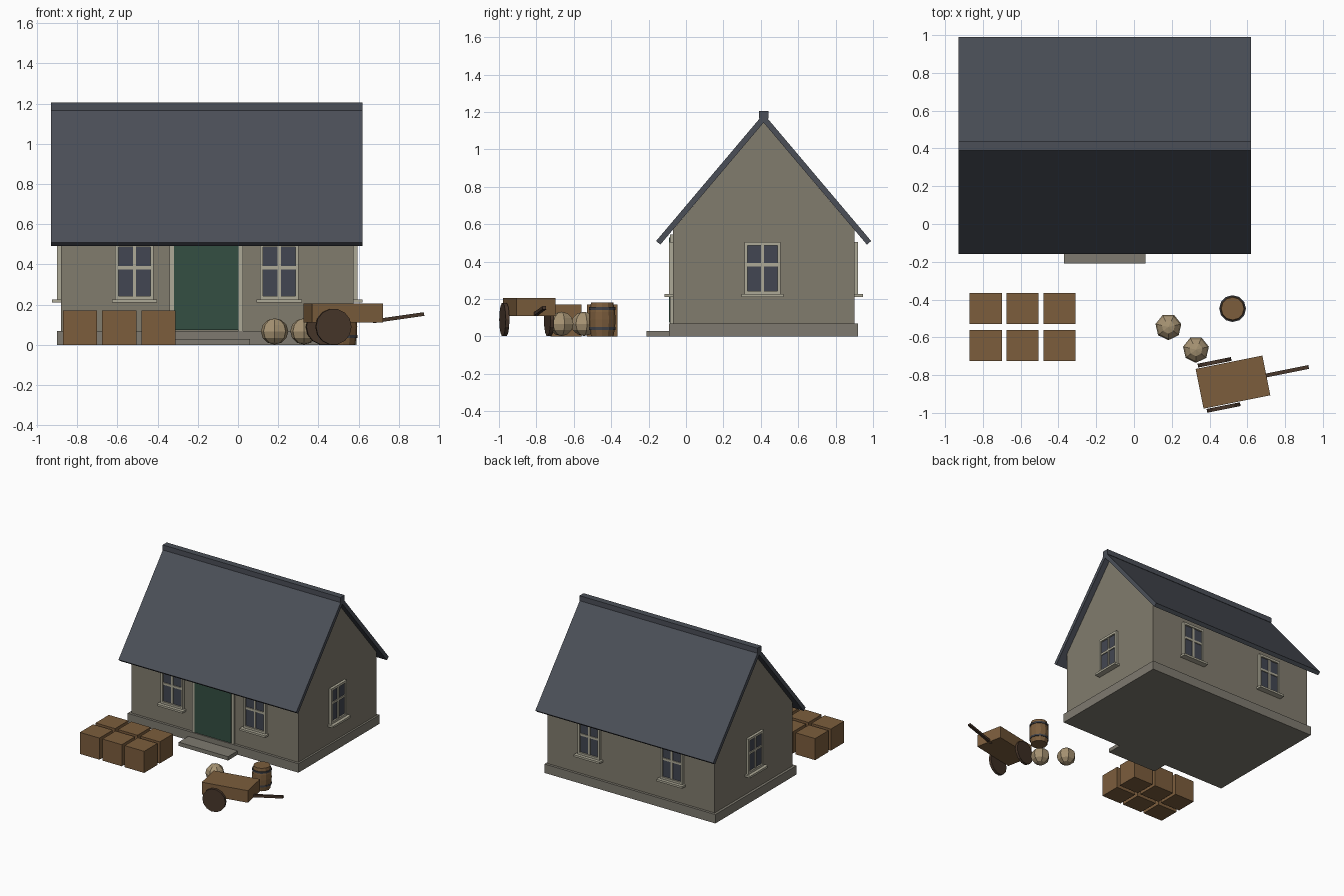
import bpy, bmesh
from math import radians, pi
from mathutils import Matrix, Vector

if "Cube" in bpy.data.objects:
    bpy.data.objects.remove(bpy.data.objects["Cube"], do_unlink=True)


def material(name, r, g, b):
    m = bpy.data.materials.new(name)
    m.use_nodes = True
    m.diffuse_color = (r, g, b, 1)
    m.node_tree.nodes["Principled BSDF"].inputs["Base Color"].default_value = (r, g, b, 1)
    return m


WALL = material("wall plaster", .22, .20, .155)
STONE = material("plinth stone", .21, .195, .16)
ROOF = material("roof slate", .07, .078, .097)
DOOR = material("door green", .034, .077, .054)
TRIM = material("pale trim", .42, .40, .31)
GLASS = material("window glass", .055, .062, .085)
WOOD = material("wood", .20, .11, .046)
DARK = material("dark wood", .065, .038, .024)
SACK = material("sackcloth", .38, .29, .17)
IRON = material("iron", .05, .052, .06)


def finish(name, bm, mats, matrix=Matrix()):
    bmesh.ops.recalc_face_normals(bm, faces=bm.faces)
    mesh = bpy.data.meshes.new(name)
    bm.to_mesh(mesh)
    bm.free()
    for m in mats:
        mesh.materials.append(m)
    ob = bpy.data.objects.new(name, mesh)
    ob.matrix_world = matrix
    bpy.context.scene.collection.objects.link(ob)
    return ob


def add_box(bm, x, y, z, index=0):
    """Add a box given its (low, high) range on each axis."""
    lo, hi = Vector((x[0], y[0], z[0])), Vector((x[1], y[1], z[1]))
    mat = Matrix.Translation((lo + hi) / 2) @ Matrix.Diagonal((*(hi - lo), 1))
    verts = bmesh.ops.create_cube(bm, size=1, matrix=mat)["verts"]
    for f in {f for v in verts for f in v.link_faces}:
        f.material_index = index


def box(name, x, y, z, mat, matrix=Matrix()):
    bm = bmesh.new()
    add_box(bm, x, y, z)
    return finish(name, bm, [mat], matrix)


def extrude_x(name, profile, x0, x1, mat):
    """Extrude a (y, z) profile along x."""
    bm = bmesh.new()
    face = bm.faces.new([bm.verts.new((x0, y, z)) for y, z in profile])
    new = bmesh.ops.extrude_face_region(bm, geom=[face])["geom"]
    bmesh.ops.translate(bm, vec=(x1 - x0, 0, 0),
                        verts=[v for v in new if isinstance(v, bmesh.types.BMVert)])
    return finish(name, bm, [mat])


def lathe(name, profile, sides, mat, matrix=Matrix()):
    """Turn an (r, z) profile into a capped faceted solid."""
    bm = bmesh.new()
    rings = [[bm.verts.new(Matrix.Rotation(2 * pi * i / sides, 3, 'Z') @ Vector((r, 0, z)))
              for i in range(sides)] for r, z in profile]
    for a, b in zip(rings, rings[1:]):
        for i in range(sides):
            j = (i + 1) % sides
            bm.faces.new((a[i], a[j], b[j], b[i]))
    bm.faces.new(rings[0])
    bm.faces.new(rings[-1])
    return finish(name, bm, [mat], matrix)


# House shell
MID = .415
box("plinth", (-.9, .59), (-.09, .92), (0, .07), STONE)
extrude_x("walls", [(-.07, .06), (.9, .06), (.9, .57), (MID, 1.143), (-.07, .57)],
          -.88, .575, WALL)
extrude_x("roof", [(-.16, .51), (MID, 1.19), (.99, .51), (.967, .491),
                   (MID, 1.143), (-.137, .491)], -.93, .62, ROOF)
box("ridge_cap", (-.93, .62), (.39, .44), (1.165, 1.205), ROOF)

# Door with its frame and step
box("door", (-.318, .002), (-.09, -.06), (.075, .53), DOOR)
bm = bmesh.new()
for x in ((-.34, -.318), (.002, .024)):
    add_box(bm, x, (-.086, -.06), (.07, .545))
add_box(bm, (-.318, .002), (-.086, -.06), (.53, .545))
finish("door_frame", bm, [TRIM])
box("door_step", (-.37, .06), (-.21, -.085), (0, .03), STONE)


# Windows, built facing -y and turned onto each wall
def window(name, x, y, turn):
    bm = bmesh.new()
    add_box(bm, (-.085, .085), (-.008, .01), (.235, .495), 1)
    for s in (-1, 1):
        add_box(bm, sorted((s * .08, s * .096)), (-.02, .01), (.225, .505))
    for z in ((.225, .243), (.487, .505)):
        add_box(bm, (-.08, .08), (-.02, .01), z)
    add_box(bm, (-.008, .008), (-.015, 0), (.243, .487))
    add_box(bm, (-.08, .08), (-.015, 0), (.375, .392))
    add_box(bm, (-.112, .112), (-.045, .01), (.21, .226))
    finish(name, bm, [TRIM, GLASS],
           Matrix.Translation((x, y, 0)) @ Matrix.Rotation(radians(turn), 4, 'Z'))


for side, x in (("right", -.515), ("left", .205)):
    window("front_window_" + side, x, -.07, 0)
    window("back_window_" + side, x, .9, 180)
window("left_window", .575, .41, 90)
window("right_window", -.88, .41, -90)

# Crates in two rows of three
for row in range(2):
    for col in range(3):
        x, y = -.87 + .195 * col, -.725 + .195 * row
        box(f"crate_{row}_{col}", (x, x + .17), (y, y + .165), (0, .17), WOOD)

# Barrel with two hoops
place = Matrix.Translation((.522, -.448, 0))
lathe("barrel", [(.06, 0), (.069, .05), (.071, .09), (.069, .13), (.06, .18)], 12, WOOD, place)
for i, z in enumerate((.035, .142)):
    lathe(f"barrel_hoop_{i}", [(.071, z), (.071, z + .014)], 12, IRON, place)

# Sacks
for i, (x, y) in enumerate(((.182, -.545), (.328, -.665))):
    bm = bmesh.new()
    bmesh.ops.create_uvsphere(bm, u_segments=7, v_segments=6, radius=.07)
    finish(f"sack_{i}", bm, [SACK],
           Matrix.Translation((x, y, .067)) @ Matrix.Rotation(pi, 4, 'Z')
           @ Matrix.Diagonal((1, 1, .93, 1)))

# Handcart, turned slightly
cart = Matrix.Translation((.524, -.837, 0)) @ Matrix.Rotation(radians(11.3), 4, 'Z')
box("cart_bed", (-.18, .18), (-.107, .107), (.11, .205), WOOD, cart)
for side, y in (("right", -.122), ("left", .122)):
    lathe("cart_wheel_" + side, [(.09, -.01), (.09, .01)], 14, DARK,
          cart @ Matrix.Translation((-.075, y, .09)) @ Matrix.Rotation(pi / 2, 4, 'X'))
box("cart_handle", (0, .26), (-.01, .01), (-.009, .009), DARK,
    cart @ Matrix.Translation((.15, 0, .117)) @ Matrix.Rotation(radians(-8), 4, 'Y'))
